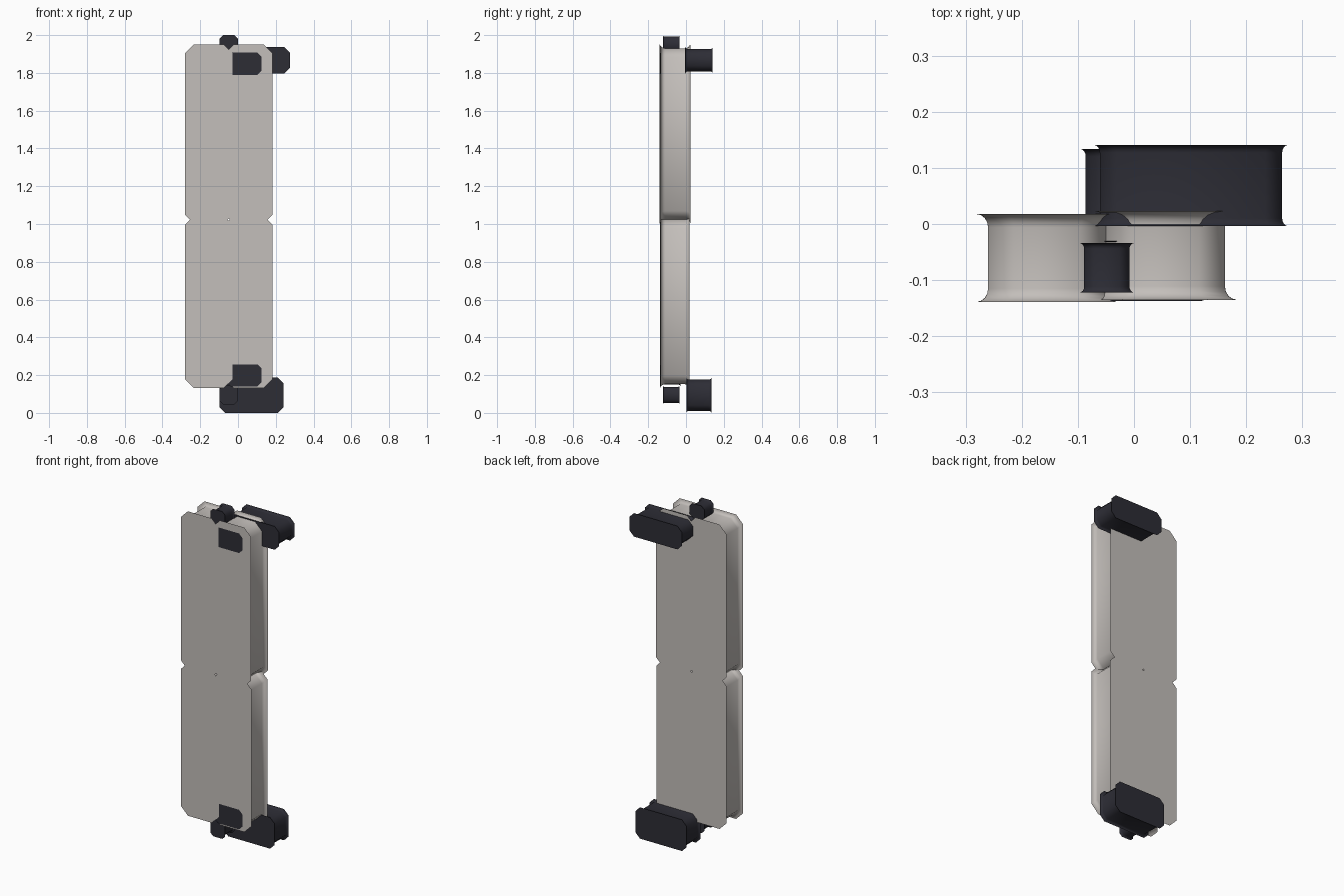
import bpy
import math

if "Cube" in bpy.data.objects:
    bpy.data.objects.remove(bpy.data.objects["Cube"])


def material(name, rgb):
    m = bpy.data.materials.new(name)
    m.diffuse_color = (*rgb, 1.0)
    m.use_nodes = True
    m.node_tree.nodes["Principled BSDF"].inputs["Base Color"].default_value = m.diffuse_color
    return m


GREY = material("warm_grey", (0.55, 0.52, 0.495))
DARK = material("dark_slate", (0.026, 0.026, 0.036))


def ring(x0, x1, z0, z1, cut, inset, y):
    """Rectangle with cut corners, shrunk by inset, lying at depth y."""
    x0, x1, z0, z1 = x0 + inset, x1 - inset, z0 + inset, z1 - inset
    return [(x0 + cut, y, z0), (x1 - cut, y, z0), (x1, y, z0 + cut), (x1, y, z1 - cut),
            (x1 - cut, y, z1), (x0 + cut, y, z1), (x0, y, z1 - cut), (x0, y, z0 + cut)]


def flared_block(name, x, y, z, cut, flare, run, mat):
    """Cut-corner block whose front and back rims flare out in a concave curve."""
    steps = 4
    curve = []
    for i in range(steps + 1):
        a = math.pi / 2 * i / steps
        curve.append((flare * math.sin(a), run * (1 - math.cos(a))))
    sections = [(ins, y[0] + d) for ins, d in curve]
    sections += [(ins, y[1] - d) for ins, d in reversed(curve)]

    verts, faces = [], []
    for ins, depth in sections:
        verts += ring(*x, *z, cut, ins, depth)
    for s in range(len(sections) - 1):
        for k in range(8):
            a, b = s * 8 + k, s * 8 + (k + 1) % 8
            faces.append((a, a + 8, b + 8, b))
    last = (len(sections) - 1) * 8
    faces.append(tuple(range(8)))
    faces.append(tuple(range(last + 7, last - 1, -1)))

    mesh = bpy.data.meshes.new(name)
    mesh.from_pydata(verts, [], faces)
    mesh.materials.append(mat)
    mesh.update()
    obj = bpy.data.objects.new(name, mesh)
    bpy.context.collection.objects.link(obj)
    bpy.ops.object.select_all(action='DESELECT')
    obj.select_set(True)
    bpy.context.view_layer.objects.active = obj
    bpy.ops.object.shade_smooth_by_angle(angle=math.radians(50))
    return obj


# Four overlapping panels, with tiny depth steps where the rims cross
LEFT, RIGHT = (-0.28, -0.03), (-0.07, 0.182)
UPPER, LOWER = (1.003, 1.95), (0.132, 1.043)
flared_block("upper_left_panel", LEFT, (-0.139, 0.018), UPPER, 0.046, 0.02, 0.024, GREY)
flared_block("lower_left_panel", LEFT, (-0.1385, 0.0175), LOWER, 0.046, 0.02, 0.024, GREY)
flared_block("upper_right_panel", RIGHT, (-0.135, 0.023), UPPER, 0.046, 0.02, 0.024, GREY)
flared_block("lower_right_panel", RIGHT, (-0.1345, 0.0185), LOWER, 0.046, 0.02, 0.024, GREY)

# Small end caps above and below the panels
for label, z in (("top", (1.90, 2.0)), ("bottom", (0.045, 0.145))):
    flared_block(label + "_end_cap", (-0.097, 0.0), (-0.122, -0.034), z,
                 0.018, 0.008, 0.01, DARK)

# Dark inserts set into the front of the right panels
for label, z in (("top", (1.79, 1.907)), ("bottom", (0.14, 0.257))):
    flared_block(label + "_front_insert", (-0.06, 0.125), (-0.137, -0.03), z,
                 0.022, 0.01, 0.012, DARK)

# Rear blocks
flared_block("top_rear_block", (-0.072, 0.275), (-0.004, 0.141), (1.797, 1.937),
             0.03, 0.011, 0.014, DARK)
flared_block("bottom_rear_block", (-0.097, 0.24), (0.003, 0.134), (0.0, 0.187),
             0.03, 0.011, 0.014, DARK)
